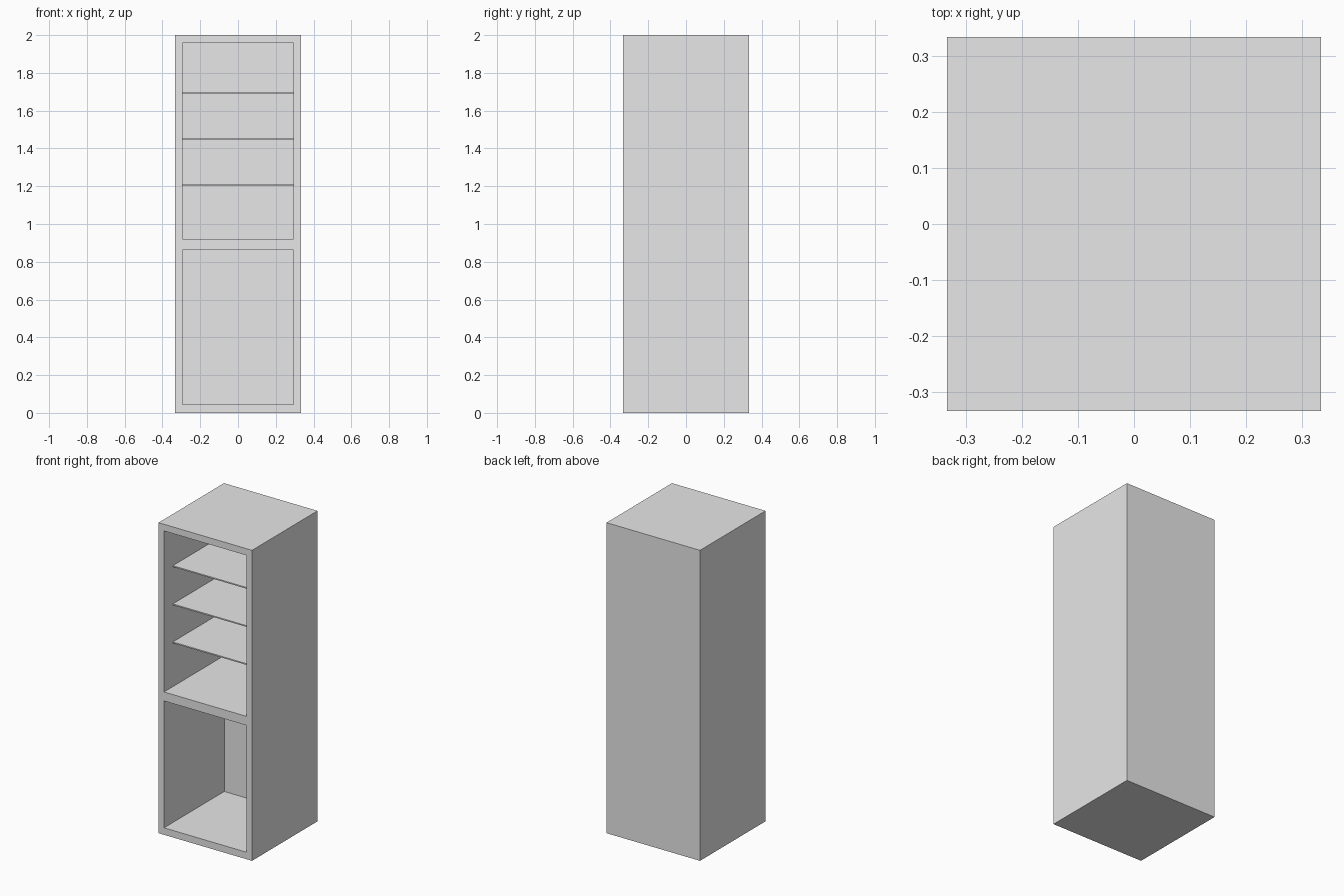
import bpy
import bmesh
from mathutils import Matrix, Vector

if "Cube" in bpy.data.objects:
    bpy.data.objects.remove(bpy.data.objects["Cube"], do_unlink=True)

HALF = 0.333      # half width and half depth of the cabinet
INNER = 0.294     # half width of the openings
HEIGHT = 2.0
BACK = 0.28       # inside face of the back panel
SHELF_FRONT = -0.243

grey = bpy.data.materials.new("light_grey")
grey.use_nodes = True
grey.diffuse_color = (0.8, 0.8, 0.8, 1)
grey.node_tree.nodes["Principled BSDF"].inputs["Base Color"].default_value = (0.8, 0.8, 0.8, 1)


def box(name, low, high):
    """Add a box between two opposite corners."""
    low, high = Vector(low), Vector(high)
    bm = bmesh.new()
    bmesh.ops.create_cube(bm, size=1, matrix=Matrix.Translation((low + high) / 2)
                          @ Matrix.Diagonal((*(high - low), 1)))
    mesh = bpy.data.meshes.new(name)
    bm.to_mesh(mesh)
    bm.free()
    mesh.materials.append(grey)
    obj = bpy.data.objects.new(name, mesh)
    bpy.context.collection.objects.link(obj)
    return obj


# Solid cabinet with two compartments hollowed out from the front
cabinet = box("cabinet", (-HALF, -HALF, 0), (HALF, HALF, HEIGHT))
for name, bottom, top in (("lower", 0.045, 0.862), ("upper", 0.92, 1.957)):
    cutter = box(name + "_compartment_cutter", (-INNER, -HALF - 0.1, bottom), (INNER, BACK, top))
    cutter.hide_render = True
    cutter.hide_viewport = True
    cutter.display_type = 'WIRE'
    cut = cabinet.modifiers.new(name + "_compartment", 'BOOLEAN')
    cut.operation = 'DIFFERENCE'
    cut.solver = 'EXACT'
    cut.object = cutter

# Apply the cuts and drop the cutters
bpy.context.view_layer.update()
depsgraph = bpy.context.evaluated_depsgraph_get()
carved = bpy.data.meshes.new_from_object(cabinet.evaluated_get(depsgraph))
cutters = [m.object for m in cabinet.modifiers]
cabinet.modifiers.clear()
cabinet.data = carved
for cutter in cutters:
    bpy.data.objects.remove(cutter, do_unlink=True)

# Thin recessed shelves in the upper compartment
for name, z in (("bottom", 1.204), ("middle", 1.449), ("top", 1.695)):
    box(name + "_shelf", (-INNER, SHELF_FRONT, z - 0.004), (INNER, BACK, z + 0.004))
